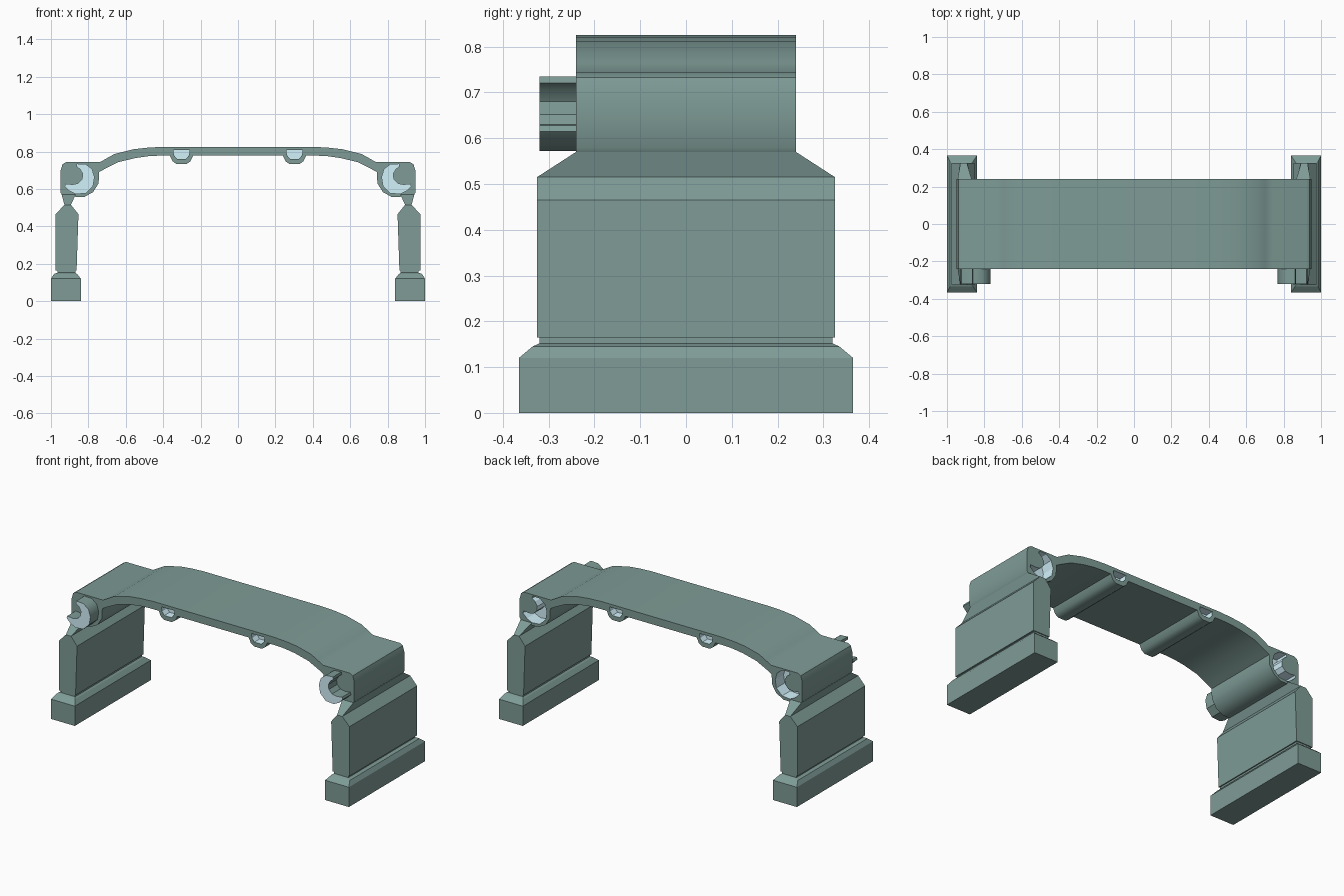
import bpy, bmesh
from math import radians

if "Cube" in bpy.data.objects:
    bpy.data.objects.remove(bpy.data.objects["Cube"])


def material(name, rgb):
    mat = bpy.data.materials.new(name)
    mat.diffuse_color = (*rgb, 1)
    mat.use_nodes = True
    mat.node_tree.nodes["Principled BSDF"].inputs["Base Color"].default_value = mat.diffuse_color
    return mat


TEAL = material("grey_teal", (.21, .33, .305))
PALE = material("pale_blue", (.65, .89, .98))


def finish(name, bm, mat):
    bmesh.ops.recalc_face_normals(bm, faces=bm.faces)
    mesh = bpy.data.meshes.new(name)
    bm.to_mesh(mesh)
    bm.free()
    mesh.materials.append(mat)
    ob = bpy.data.objects.new(name, mesh)
    bpy.context.collection.objects.link(ob)
    return ob


def skin(name, rings, mat=TEAL):
    """Join closed rings of equal length and cap both ends."""
    bm = bmesh.new()
    loops = [[bm.verts.new(p) for p in ring] for ring in rings]
    n = len(loops[0])
    for a, b in zip(loops, loops[1:]):
        for i in range(n):
            j = (i + 1) % n
            bm.faces.new((a[i], a[j], b[j], b[i]))
    bm.faces.new(loops[0])
    bm.faces.new(loops[-1])
    return finish(name, bm, mat)


def prism(name, outline, y0, y1, side=1, mat=TEAL):
    """Extrude an x-z outline along y; side=-1 mirrors it in x."""
    return skin(name, [[(x * side, y, z) for x, z in outline] for y in (y0, y1)], mat)


def tower(name, sections, side):
    """Stack of rectangles: (z, inner x, outer x, half depth)."""
    return skin(name, [[(side * a, -d, z), (side * b, -d, z), (side * b, d, z), (side * a, d, z)]
                       for z, a, b, d in sections])


def smooth(ob):
    bpy.ops.object.select_all(action='DESELECT')
    ob.select_set(True)
    bpy.context.view_layer.objects.active = ob
    bpy.ops.object.shade_smooth_by_angle(angle=radians(35))


# Arch deck with end blocks, pipe housings and underside ribs (left half outline)
half = [(-.40, .825), (-.48, .821), (-.56, .812), (-.66, .787), (-.70, .765), (-.738, .743),
        (-.92, .743), (-.938, .732), (-.948, .70), (-.948, .58), (-.938, .565), (-.875, .565),
        (-.868, .556), (-.823, .556), (-.775, .583), (-.745, .63), (-.743, .69),
        (-.716, .705), (-.64, .743), (-.55, .765), (-.48, .775), (-.42, .778),
        (-.364, .778), (-.35, .748), (-.328, .733), (-.276, .733), (-.254, .748), (-.24, .778)]
deck = prism("arch_deck", half + [(-x, z) for x, z in reversed(half)], -.24, .24)

# Hook connectors at the front share their crescent with the sockets at the back
crescent = [(-.862, .735), (-.813, .732), (-.78, .706), (-.767, .663), (-.775, .615),
            (-.813, .577), (-.866, .572), (-.90, .588), (-.927, .615), (-.922, .628), (-.885, .624),
            (-.855, .630), (-.834, .652), (-.830, .680), (-.845, .706), (-.865, .720)]
rib_hole = [(-.346, .807), (-.258, .807), (-.262, .780), (-.278, .760), (-.326, .760), (-.342, .780)]

# Leg and foot sections
leg = [(.135, .87, .965, .32), (.165, .87, .965, .32), (.165, .863, .975, .325),
       (.465, .853, .975, .325), (.515, .893, .928, .325), (.57, .868, .943, .24)]
foot = [(0, .84, 1, .365), (.12, .84, 1, .365), (.145, .86, .984, .335), (.152, .87, .965, .32)]

cutters = []
for side, label in ((1, "left"), (-1, "right")):
    hook = prism(f"{label}_hook", crescent, -.32, -.235, side)
    hook.data.materials.append(PALE)
    for face in hook.data.polygons:      # pale front end
        if face.normal.y < -.9:
            face.material_index = 1
    smooth(hook)
    tower(f"{label}_leg", leg, -side)
    tower(f"{label}_foot", foot, -side)
    # Sockets and rib pockets
    cutters.append(prism(f"{label}_socket_cutter", crescent, .16, .26, side, PALE))
    cutters.append(prism(f"{label}_front_pocket_cutter", rib_hole, -.26, -.19, side, PALE))
    cutters.append(prism(f"{label}_back_pocket_cutter", rib_hole, .19, .26, side, PALE))

for cutter in cutters:
    cutter.hide_render = True
    cutter.display_type = 'WIRE'
    mod = deck.modifiers.new(cutter.name, 'BOOLEAN')
    mod.operation = 'DIFFERENCE'
    mod.solver = 'EXACT'
    mod.material_mode = 'TRANSFER'
    mod.object = cutter
smooth(deck)
